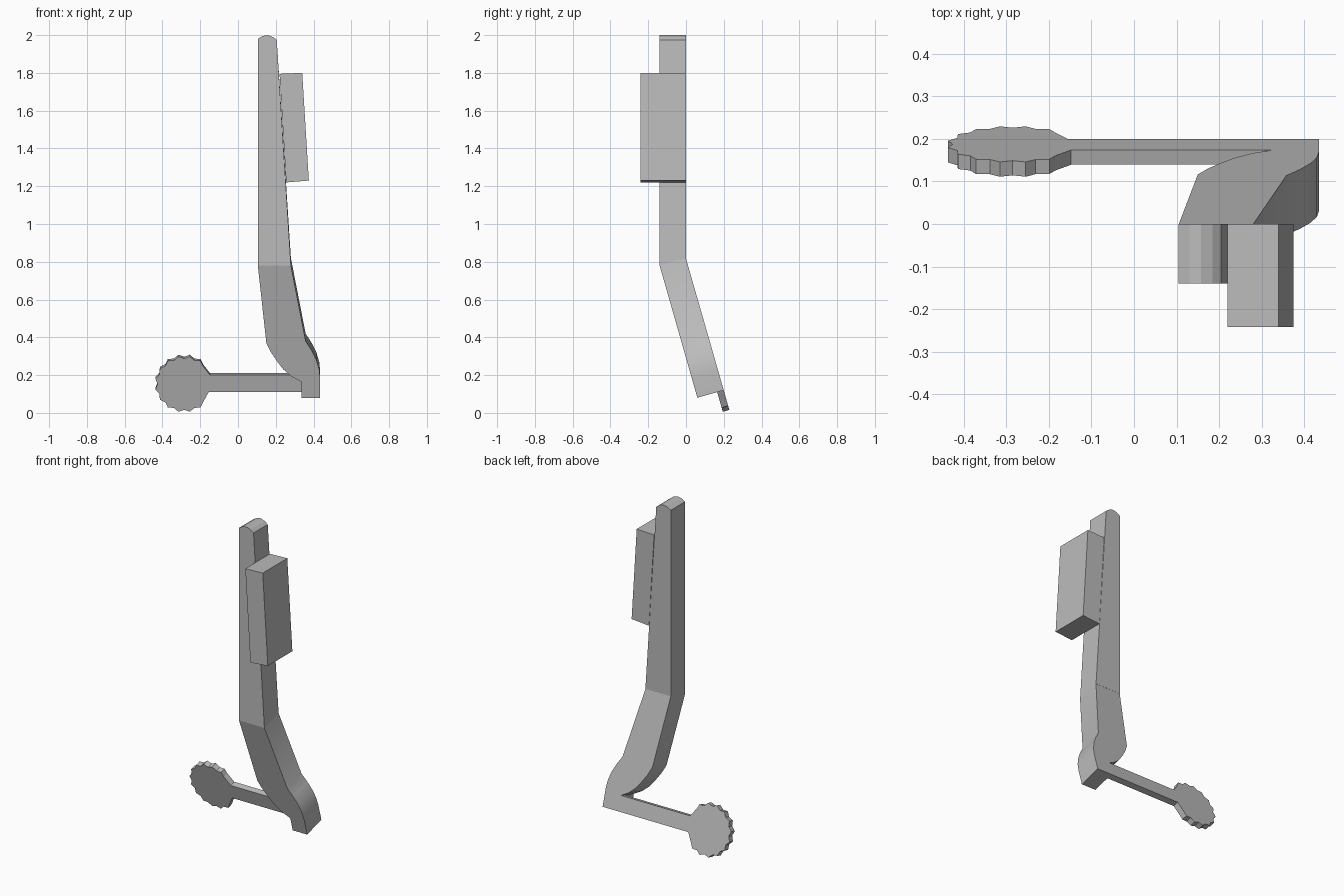
import bpy, bmesh
from math import sin, cos, radians, hypot

cube = bpy.data.objects.get("Cube")
if cube:
    bpy.data.objects.remove(cube)

GREY = (0.5, 0.5, 0.5, 1)
mat = bpy.data.materials.new("plain grey")
mat.use_nodes = True
mat.diffuse_color = GREY
mat.node_tree.nodes["Principled BSDF"].inputs["Base Color"].default_value = GREY


def prism(name, front, back, smooth=False):
    """Solid joining two matching outlines."""
    bm = bmesh.new()
    a = [bm.verts.new(p) for p in front]
    b = [bm.verts.new(p) for p in back]
    bm.faces.new(a)
    bm.faces.new(b[::-1])
    for i in range(len(a)):
        j = (i + 1) % len(a)
        bm.faces.new((a[i], b[i], b[j], a[j]))
    bmesh.ops.recalc_face_normals(bm, faces=bm.faces)
    me = bpy.data.meshes.new(name)
    bm.to_mesh(me)
    bm.free()
    me.materials.append(mat)
    ob = bpy.data.objects.new(name, me)
    bpy.context.collection.objects.link(ob)
    if smooth:
        bpy.ops.object.select_all(action='DESELECT')
        bpy.context.view_layer.objects.active = ob
        ob.select_set(True)
        bpy.ops.object.shade_smooth_by_angle(angle=radians(30))
    return ob


# Lower section lies in a plane that leans backward toward the foot
BEND, FRONT, THICK = 0.78, -0.14, 0.145
SLOPE = 0.286
NY, NZ = 1 / hypot(1, SLOPE), SLOPE / hypot(1, SLOPE)


def lean(x, z, depth):
    return (x, FRONT + (BEND - z) * SLOPE + NY * depth, z + NZ * depth)


# Upright bar with rounded tip
tip = [(0.28, 0.82), (0.205, 1.975), (0.185, 1.99), (0.157, 2.0),
       (0.13, 1.995), (0.105, 1.98), (0.105, 0.82)]
prism("upright_bar",
      [(x, FRONT, BEND if z < 1 else z) for x, z in tip],
      [(x, 0, z) for x, z in tip])

# Leaning leg with curved foot
leg = [(0.105, 0.78), (0.15, 0.37), (0.175, 0.32), (0.205, 0.275),
       (0.24, 0.23), (0.28, 0.195), (0.335, 0.165), (0.335, 0.08),
       (0.435, 0.08), (0.435, 0.18), (0.43, 0.23), (0.415, 0.28),
       (0.39, 0.33), (0.358, 0.38), (0.28, 0.78)]
prism("leaning_leg", [lean(x, z, 0) for x, z in leg],
      [lean(x, z, THICK) for x, z in leg], True)

# Side block following the taper of the bar
block = [(0.22, 1.795), (0.34, 1.8), (0.375, 1.23), (0.255, 1.22)]
prism("side_block", [(x, -0.242, z) for x, z in block],
      [(x, 0, z) for x, z in block])

# Thin arm ending in a toothed disc
TEETH, CX, CZ = 16, -0.285, 0.122
arm = [(-0.155, 0.08), (0.34, 0.08), (0.34, 0.17), (-0.148, 0.17)]
for k in range(4, 2 * TEETH - 3):
    angle = radians(k * 180 / TEETH)
    r = 0.155 if k % 2 else 0.141
    arm.append((CX + r * cos(angle), CZ + r * sin(angle) * NY))
prism("toothed_arm", [lean(x, z, THICK - 0.036) for x, z in arm],
      [lean(x, z, THICK) for x, z in arm])
